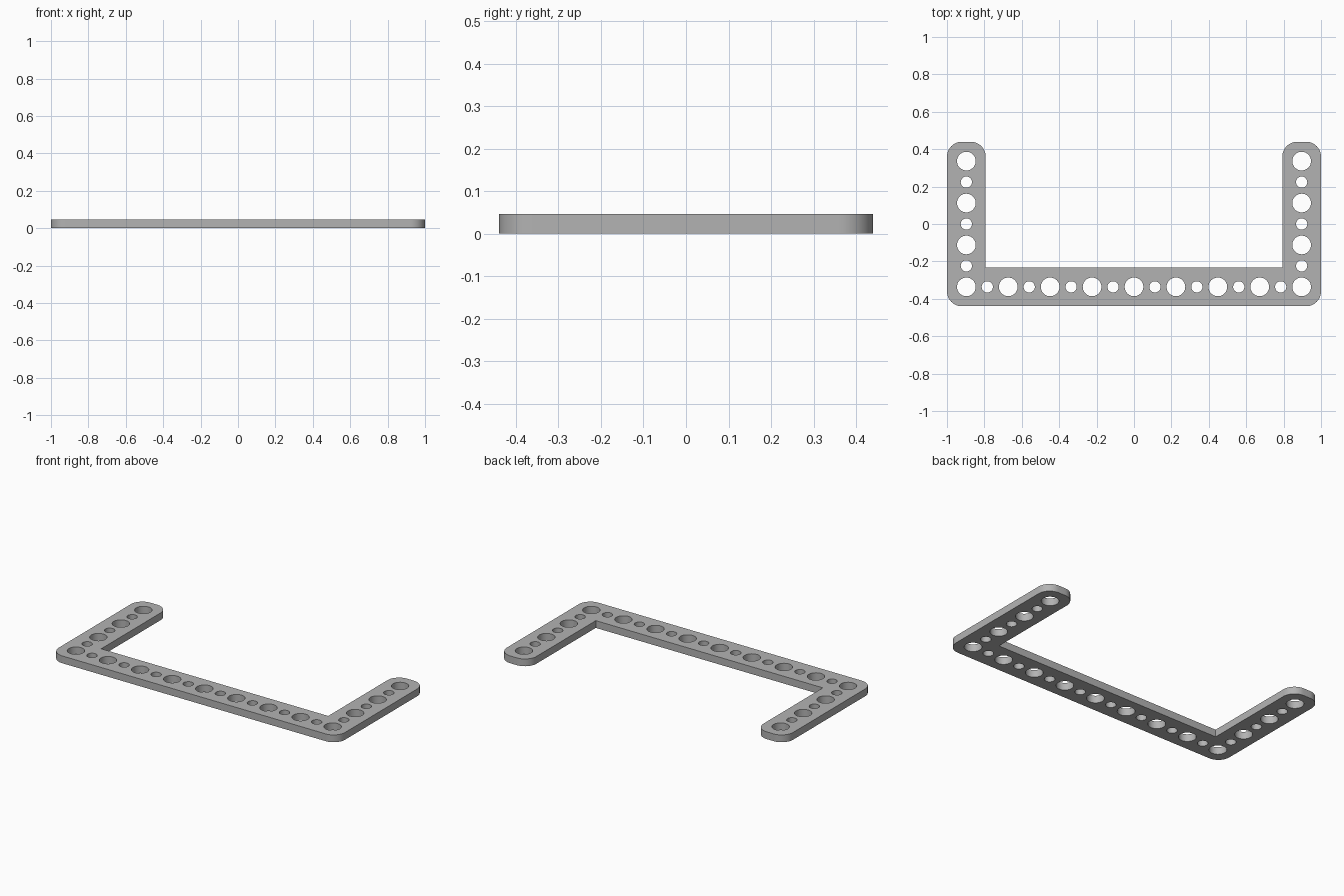
import bpy, bmesh
from math import cos, sin, pi, radians

cube = bpy.data.objects.get("Cube")
if cube:
    bpy.data.objects.remove(cube, do_unlink=True)

PITCH = 0.2241            # distance between large holes
HALF = 0.1036             # half the strip width
THICK = 0.046
CORNER = 0.08
BIG, SMALL = 0.05, 0.03   # hole radii
X_END = 4 * PITCH
Y_LOW, Y_HIGH = -1.5 * PITCH, 1.5 * PITCH


def arc(cx, cy, r, start, sweep, steps):
    """Points along an arc, angles in degrees."""
    return [(cx + r * cos(radians(start + sweep * i / steps)),
             cy + r * sin(radians(start + sweep * i / steps)))
            for i in range(steps + 1)]


def add_loop(curve, points):
    spline = curve.splines.new('POLY')
    spline.points.add(len(points) - 1)
    for p, (x, y) in zip(spline.points, points):
        p.co = (x, y, 0, 1)
    spline.use_cyclic_u = True


# Right half of the U outline, mirrored for the left half
k = HALF - CORNER
half = arc(X_END + k, Y_LOW - k, CORNER, -90, 90, 12)
half += arc(X_END + k, Y_HIGH + k, CORNER, 0, 90, 12)
half += arc(X_END - k, Y_HIGH + k, CORNER, 90, 90, 12)
half.append((X_END - HALF, Y_LOW + HALF))
outline = half + [(-x, y) for x, y in reversed(half)]

curve = bpy.data.curves.new("bracket_profile", 'CURVE')
curve.dimensions = '2D'
curve.fill_mode = 'BOTH'
curve.extrude = THICK / 2
add_loop(curve, outline)

# Alternating large and small holes along the bar and both arms
centres = [(i * PITCH / 2, Y_LOW, i % 2) for i in range(-8, 9)]
centres += [(side * X_END, Y_LOW + j * PITCH / 2, j % 2)
            for side in (-1, 1) for j in range(1, 7)]
for x, y, small in centres:
    add_loop(curve, arc(x, y, SMALL if small else BIG, 0, 360, 40)[:-1])

# Convert to a welded solid plate
bracket = bpy.data.objects.new("perforated_bracket", curve)
bpy.context.collection.objects.link(bracket)
bracket.location.z = THICK / 2
bpy.ops.object.select_all(action='DESELECT')
bracket.select_set(True)
bpy.context.view_layer.objects.active = bracket
bpy.ops.object.convert(target='MESH')
bracket = bpy.context.object
bm = bmesh.new()
bm.from_mesh(bracket.data)
bmesh.ops.remove_doubles(bm, verts=bm.verts, dist=0.0005)
bmesh.ops.recalc_face_normals(bm, faces=bm.faces)
bm.to_mesh(bracket.data)
bm.free()

# Plain grey material
grey = bpy.data.materials.new("plain_grey")
grey.use_nodes = True
colour = (0.45, 0.45, 0.45, 1)
grey.diffuse_color = colour
grey.node_tree.nodes["Principled BSDF"].inputs["Base Color"].default_value = colour
bracket.data.materials.clear()
bracket.data.materials.append(grey)
bpy.ops.object.shade_smooth_by_angle(angle=radians(30))
